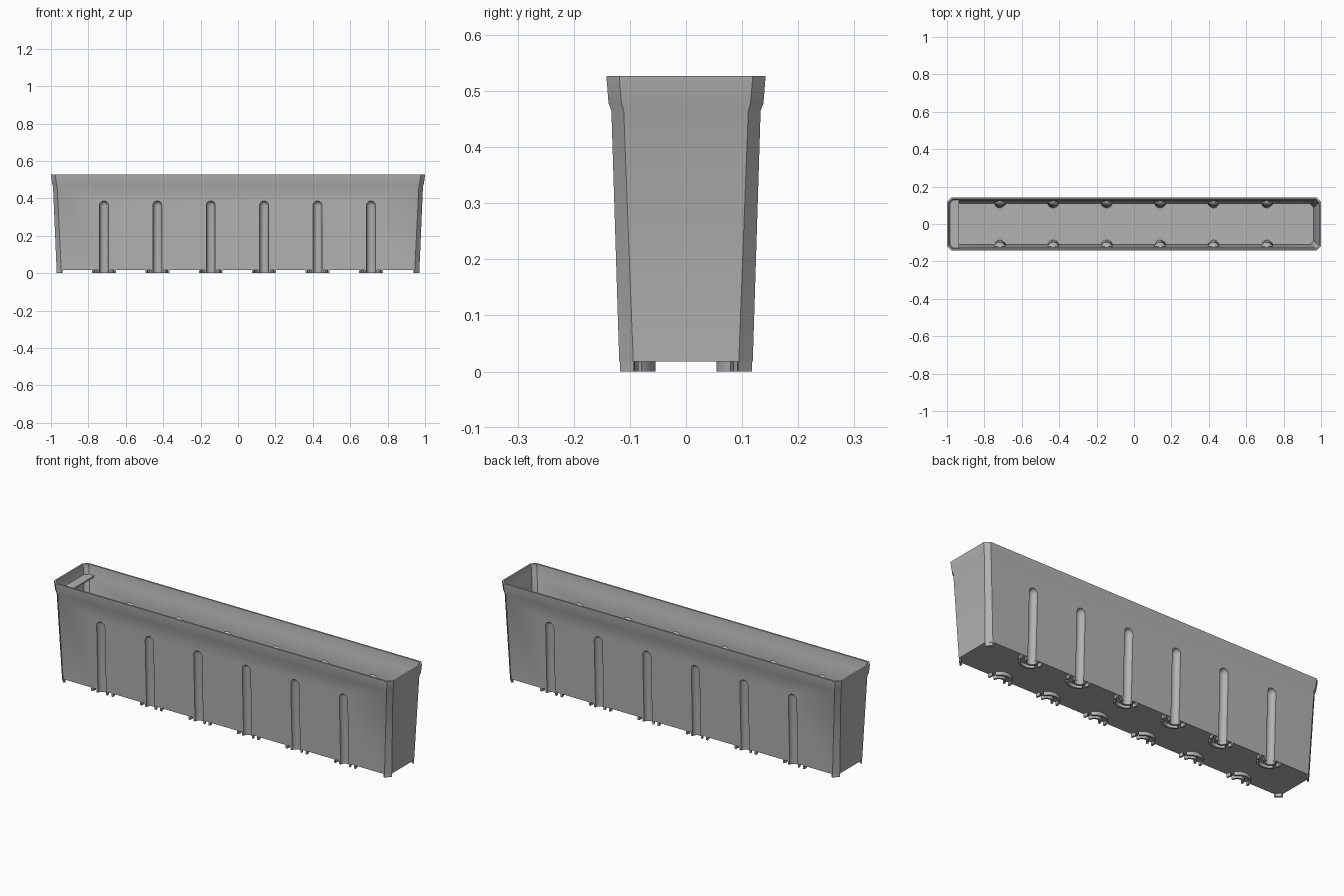
import bpy
import bmesh
from math import sin, cos, pi, radians

old = bpy.data.objects.get("Cube")
if old:
    bpy.data.objects.remove(old, do_unlink=True)

grey = bpy.data.materials.new("plain grey plastic")
grey.use_nodes = True
tone = (0.45, 0.45, 0.45, 1)
grey.diffuse_color = tone
grey.node_tree.nodes["Principled BSDF"].inputs["Base Color"].default_value = tone

WALL = 0.009
FLOOR = 0.018
GROOVE_X = [-0.003 + 0.2855 * (i - 2.5) for i in range(6)]


def loft(name, rings):
    """Closed solid through a stack of equal-length point rings."""
    bm = bmesh.new()
    loops = [[bm.verts.new(p) for p in ring] for ring in rings]
    n = len(loops[0])
    for a, b in zip(loops, loops[1:]):
        for i in range(n):
            j = (i + 1) % n
            bm.faces.new((a[i], a[j], b[j], b[i]))
    bm.faces.new(loops[0][::-1])
    bm.faces.new(loops[-1])
    bmesh.ops.recalc_face_normals(bm, faces=bm.faces)
    mesh = bpy.data.meshes.new(name)
    bm.to_mesh(mesh)
    bm.free()
    mesh.materials.append(grey)
    obj = bpy.data.objects.new(name, mesh)
    bpy.context.collection.objects.link(obj)
    return obj


def prism(name, outline, z0, z1):
    return loft(name, [[(x, y, z) for x, y in outline] for z in (z0, z1)])


def octagon(hx, hy, c, z):
    quarter = [(hx, hy - c), (hx - c, hy)]
    half = quarter + [(-x, y) for x, y in quarter[::-1]]
    return [(x, y, z) for x, y in half + [(-x, -y) for x, y in half]]


def wall_y(z):
    return 0.118 + 0.033 * z


def capsule(name, x, side, r, top):
    """Leaning round column with a domed top, following the wall slope."""
    levels = [(r, -0.01)]
    levels += [(r * cos(t), top - r + r * sin(t))
               for t in [radians(a) for a in range(0, 90, 12)]]
    return loft(name, [[(x + q * cos(2 * pi * k / 32),
                         side * (wall_y(z) + q * sin(2 * pi * k / 32)), z)
                        for k in range(32)] for q, z in levels])


def cut(target, cutter):
    mod = target.modifiers.new("cut", "BOOLEAN")
    mod.operation = "DIFFERENCE"
    mod.solver = "EXACT"
    mod.object = cutter
    bpy.context.view_layer.objects.active = target
    bpy.ops.object.modifier_apply(modifier=mod.name)
    bpy.data.objects.remove(cutter, do_unlink=True)


def arc(x, side, r0, r1, a0, a1):
    """Outline of a ring segment bulging inward from the long wall."""
    steps = [radians(a0 + (a1 - a0) * k / 12) for k in range(13)]
    pts = [(r1, t) for t in steps] + [(r0, t) for t in steps[::-1]]
    return [(x + r * cos(t), side * (wall_y(0) - r * sin(t))) for r, t in pts]


# Tapered body with flared lip, and its hollow
profile = [(0.97, 0.119, 0.025, FLOOR), (0.989, 0.133, 0.022, 0.465),
           (0.994, 0.138, 0.023, 0.478), (1.0, 0.142, 0.023, 0.527)]
body = loft("planter_body", [octagon(*p) for p in profile])
inside = [(hx - WALL, hy - WALL, c - 0.004, z) for hx, hy, c, z in profile]
inside[0] = inside[0][:3] + (FLOOR + 0.01,)
inside.append(inside[-1][:3] + (0.56,))
hollow = loft("hollow", [octagon(*p) for p in inside])

# Round grooves pressed into both long walls
for x in GROOVE_X:
    for side in (-1, 1):
        cut(hollow, capsule("bump", x, side, 0.033, 0.394))
cut(body, hollow)
for x in GROOVE_X:
    for side in (-1, 1):
        cut(body, capsule("groove", x, side, 0.024, 0.386))

# Flat shelf inside one end
shelf = [(-0.935, 0.133), (-0.967, 0.133), (-0.988, 0.112)]
shelf += [(x, -y) for x, y in shelf[::-1]]
parts = [body, prism("end_shelf", shelf, 0.468, 0.476)]

# Curved feet under each groove
for x in GROOVE_X:
    for side in (-1, 1):
        parts.append(prism("groove_foot", arc(x, side, 0.024, 0.033, 0, 180), 0, 0.02))
        for a0, a1 in ((0, 22), (37, 143), (158, 180)):
            parts.append(prism("foot_ring", arc(x, side, 0.054, 0.064, a0, a1), 0, 0.02))

# Corner feet continuing the bevelled corners
for sx in (-1, 1):
    for sy in (-1, 1):
        outline = [(0.97, 0.093), (0.945, 0.118), (0.938, 0.118),
                   (0.938, 0.109), (0.943, 0.108), (0.96, 0.091)]
        parts.append(prism("corner_foot", [(sx * x, sy * y) for x, y in outline], 0, 0.02))

bpy.ops.object.select_all(action="DESELECT")
for part in parts:
    part.select_set(True)
bpy.context.view_layer.objects.active = body
bpy.ops.object.shade_smooth_by_angle(angle=radians(30))
